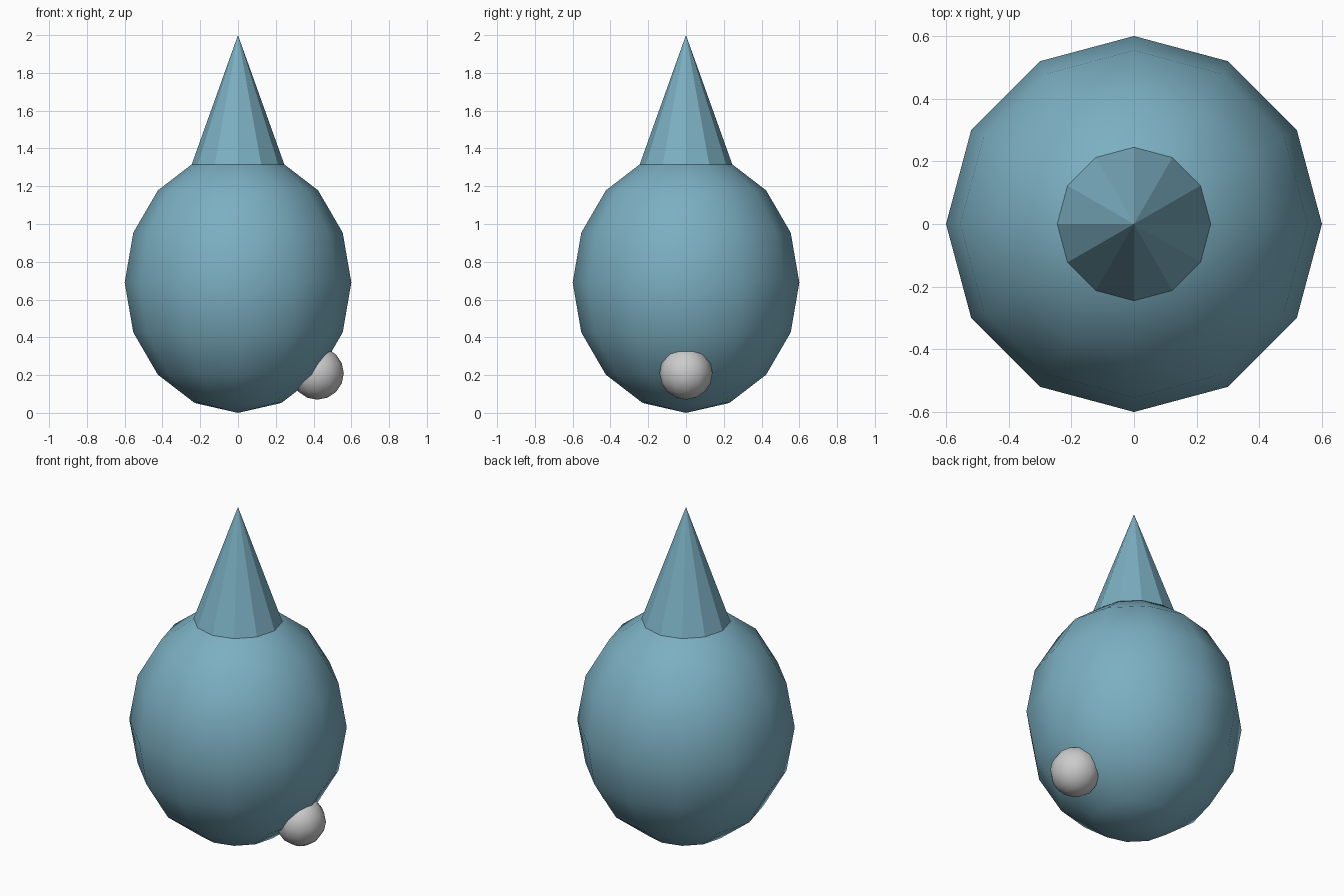
import bpy

if "Cube" in bpy.data.objects:
    bpy.data.objects.remove(bpy.data.objects["Cube"])

teal = bpy.data.materials.new("teal")
teal.diffuse_color = (0.2, 0.43, 0.54, 1)
teal.use_nodes = True
teal.node_tree.nodes["Principled BSDF"].inputs["Base Color"].default_value = teal.diffuse_color


def ball(name, location, radii, material=None):
    """Smooth 12-sided, 8-ring ellipsoid."""
    bpy.ops.mesh.primitive_uv_sphere_add(segments=12, ring_count=8, radius=1, location=location)
    ob = bpy.context.object
    ob.name = name
    ob.scale = radii
    bpy.ops.object.transform_apply(location=False, rotation=False, scale=True)
    bpy.ops.object.shade_smooth()
    if material:
        ob.data.materials.append(material)
    return ob


# Egg-shaped body
ball("body", (0, 0, 0.69), (0.6, 0.6, 0.69), teal)

# Flat-faceted pointed cone on top
bpy.ops.mesh.primitive_cone_add(vertices=12, radius1=0.247, radius2=0, depth=0.69,
                                location=(0, 0, 1.655))
cone = bpy.context.object
cone.name = "pointed_top"
cone.data.materials.append(teal)

# Small grey ball low on the right side
ball("side_ball", (0.42, 0, 0.21), (0.14, 0.14, 0.14))
